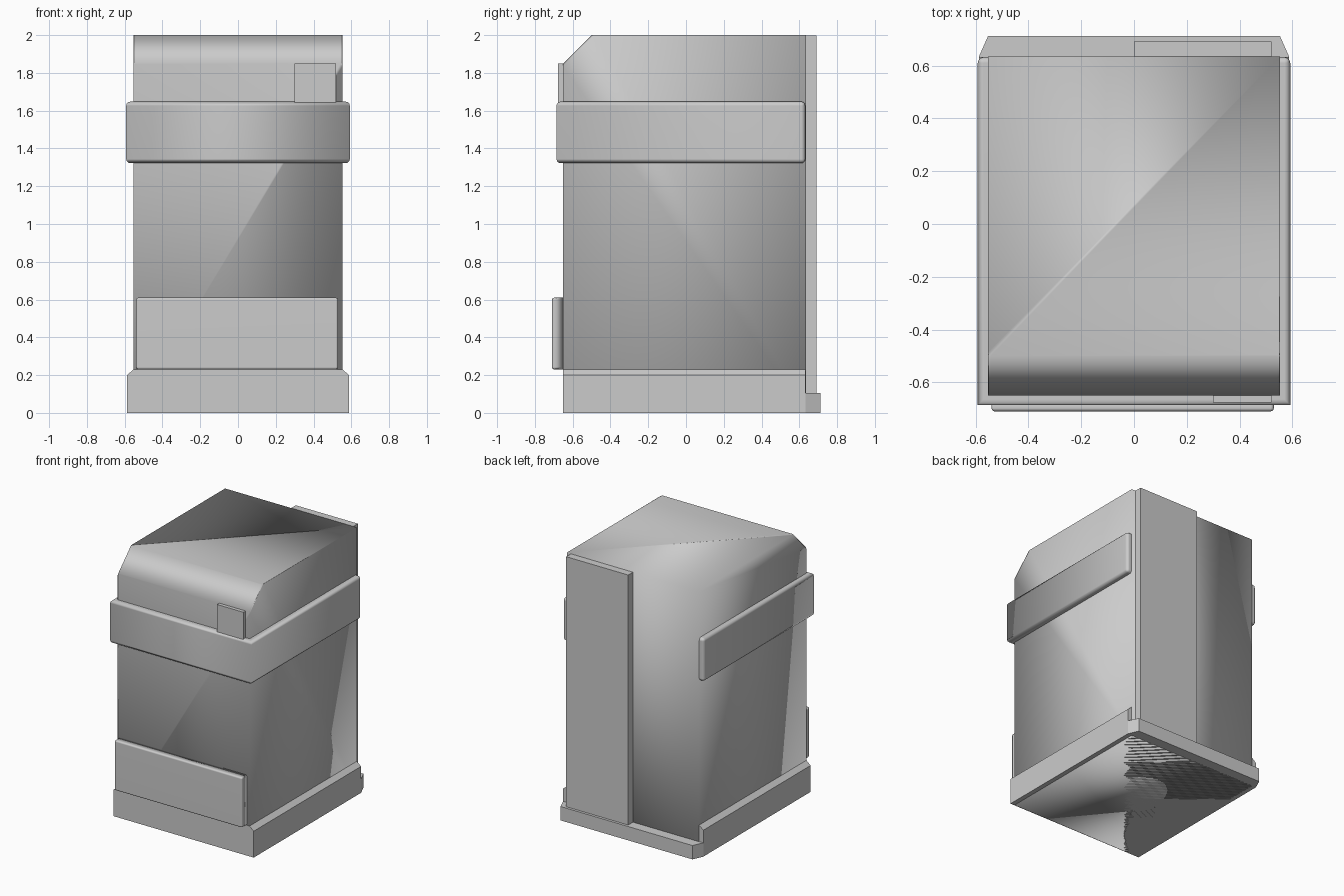
import bpy, bmesh
from mathutils import Vector

if "Cube" in bpy.data.objects:
    bpy.data.objects.remove(bpy.data.objects["Cube"])


def prism(name, profile, axis, lo, hi, bevel=0.0, segments=3, pick=None):
    """Extrude a 2D profile along an axis; optionally bevel the edges chosen by pick."""
    def point(a, b, t):
        return {'x': (t, a, b), 'y': (a, t, b), 'z': (a, b, t)}[axis]
    bm = bmesh.new()
    face = bm.faces.new([bm.verts.new(point(a, b, lo)) for a, b in profile])
    moved = bmesh.ops.extrude_face_region(bm, geom=[face])['geom']
    shift = Vector(point(0, 0, hi - lo))
    for v in moved:
        if isinstance(v, bmesh.types.BMVert):
            v.co += shift
    bmesh.ops.recalc_face_normals(bm, faces=bm.faces)
    if bevel:
        edges = [e for e in bm.edges if pick is None or pick(e)]
        bmesh.ops.bevel(bm, geom=edges, offset=bevel, segments=segments,
                        profile=0.5, affect='EDGES')
        for f in bm.faces:
            f.smooth = True
    mesh = bpy.data.meshes.new(name)
    bm.to_mesh(mesh)
    bm.free()
    obj = bpy.data.objects.new(name, mesh)
    bpy.context.collection.objects.link(obj)
    if bevel:
        obj.modifiers.new("Weighted", 'WEIGHTED_NORMAL').keep_sharp = True
    return obj


def rect(a0, a1, b0, b1):
    return [(a0, b0), (a1, b0), (a1, b1), (a0, b1)]


def mid(e):
    return (e.verts[0].co + e.verts[1].co) / 2


BACK = 0.635

# Cabinet with sloped front top; the edges at the ends of the slope are softened
prism("cabinet_body",
      [(-0.65, 0.0), (BACK, 0.0), (BACK, 2.0), (-0.50, 2.0), (-0.65, 1.85)],
      'x', -0.553, 0.553, 0.01, 2,
      lambda e: abs(mid(e).x) > 0.5 and mid(e).z > 1.9 and mid(e).y < -0.4
      and abs(e.verts[0].co.z - e.verts[1].co.z) > 0.1)

# Plinth flaring on both sides, plus a tapered rear lip
prism("base_plinth",
      [(-0.588, 0), (0.588, 0), (0.588, 0.2), (0.553, 0.23),
       (-0.553, 0.23), (-0.588, 0.2)], 'y', -0.652, BACK - 0.002)
prism("rear_base_lip",
      [(-0.588, BACK - 0.002), (0.588, BACK - 0.002), (0.553, 0.712), (-0.553, 0.712)],
      'z', 0, 0.105)

# Wraparound band: rounded all over except the two front vertical corners
prism("upper_band", rect(-0.592, 0.592, -0.686, 0.632), 'z', 1.322, 1.648, 0.022, 3,
      lambda e: not (mid(e).y < -0.6 and abs(mid(e).x) > 0.5))

# Front drawer, control box and raised rear panel
prism("front_drawer", rect(-0.54, 0.53, 0.23, 0.61), 'y', -0.71, -0.64, 0.012, 2,
      lambda e: mid(e).y < -0.65)
prism("control_box", rect(0.30, 0.52, 1.64, 1.85), 'y', -0.677, -0.64)
prism("rear_panel", rect(0.0, 0.52, 0.09, 1.999), 'y', 0.62, 0.692)
